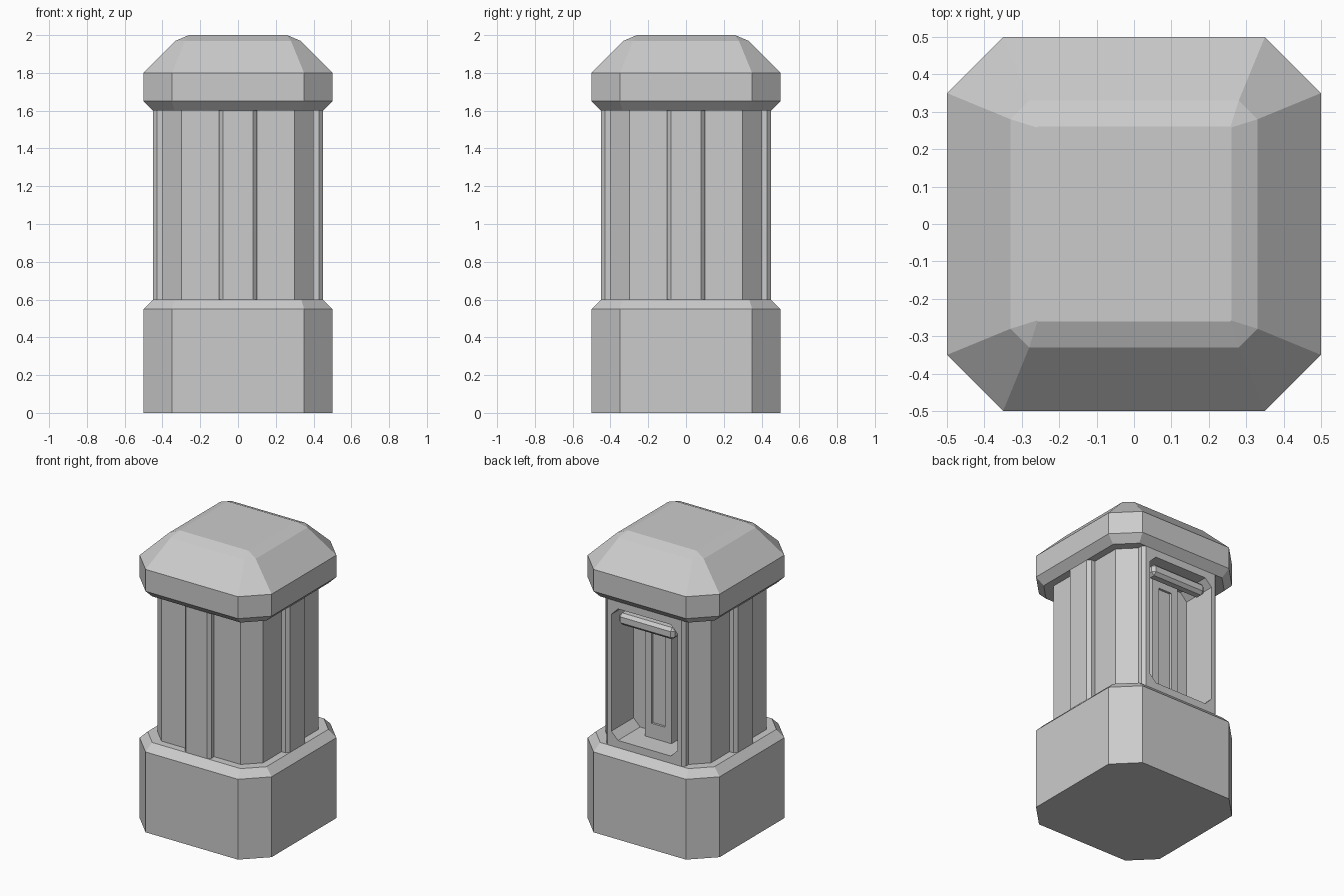
import bpy, bmesh
from mathutils import Matrix

if "Cube" in bpy.data.objects:
    bpy.data.objects.remove(bpy.data.objects["Cube"])


def make_object(name, bm):
    bmesh.ops.remove_doubles(bm, verts=bm.verts, dist=1e-5)
    bmesh.ops.recalc_face_normals(bm, faces=bm.faces)
    me = bpy.data.meshes.new(name)
    bm.to_mesh(me)
    bm.free()
    ob = bpy.data.objects.new(name, me)
    bpy.context.collection.objects.link(ob)
    return ob


def octagon(a, b):
    """Square of half width a with corners cut back to b."""
    return [(a, -b), (a, b), (b, a), (-b, a), (-a, b), (-a, -b), (-b, -a), (b, -a)]


def loft(name, rings):
    """Skin a stack of equal-length 3D rings and cap both ends."""
    bm = bmesh.new()
    loops = [[bm.verts.new(p) for p in r] for r in rings]
    n = len(loops[0])
    for lo, hi in zip(loops, loops[1:]):
        for i in range(n):
            j = (i + 1) % n
            bm.faces.new((lo[i], lo[j], hi[j], hi[i]))
    bm.faces.new(loops[0][::-1])
    bm.faces.new(loops[-1])
    return make_object(name, bm)


def block(name, size, centre, bevel=0.0):
    bm = bmesh.new()
    bmesh.ops.create_cube(bm, size=1, matrix=Matrix.Translation(centre) @ Matrix.Diagonal((*size, 1)))
    if bevel:
        bmesh.ops.bevel(bm, geom=bm.edges[:], offset=bevel, segments=1, affect='EDGES')
    return make_object(name, bm)


def cut(target, cutter):
    cutter.hide_render = True
    mod = target.modifiers.new("cut", 'BOOLEAN')
    mod.object = cutter
    mod.operation = 'DIFFERENCE'
    mod.solver = 'EXACT'
    bpy.context.view_layer.objects.active = target
    bpy.ops.object.modifier_apply(modifier=mod.name)
    bpy.data.objects.remove(cutter)


def tiers(name, levels):
    return loft(name, [[(x, y, z) for x, y in octagon(a, b)] for a, b, z in levels])


# Plinth and cap
tiers("base", [(0.5, 0.35, 0), (0.5, 0.35, 0.55), (0.45, 0.335, 0.6)])
tiers("cap", [(0.45, 0.335, 1.6), (0.5, 0.35, 1.65), (0.5, 0.35, 1.8),
              (0.33, 0.28, 1.97), (0.26, 0.258, 2.0)])

# Shaft outline: each side is a flat with a chamfered raised strip, wide at the back
outline = []
for k, w in enumerate((0.1, 0.1, 0.3, 0.1)):       # front, right, back, left
    side = [(-0.3, -0.4), (-w, -0.4), (-w, -0.43), (-w + 0.02, -0.45),
            (w - 0.02, -0.45), (w, -0.43), (w, -0.4), (0.3, -0.4)]
    if w == 0.3:
        side = side[1:-1]
    for x, y in side:
        for _ in range(k):
            x, y = -y, x
        outline.append((x, y))
shaft = loft("shaft", [[(x, y, z) for x, y in outline] for z in (0.6, 1.6)])

# Back niche with clipped corners
opening = [(-0.25, 0.7), (-0.2, 0.65), (0.2, 0.65), (0.25, 0.7),
           (0.25, 1.5), (0.2, 1.55), (-0.2, 1.55), (-0.25, 1.5)]
cut(shaft, loft("niche_cutter", [[(x, y, z) for x, z in opening] for y in (0.21, 0.6)]))

# Upright strip inside the niche with a sunken panel
strip = block("niche_strip", (0.2, 0.1, 0.9), (0, 0.25, 1.1))
cut(strip, block("panel_cutter", (0.1, 0.04, 0.7), (0, 0.305, 1.1)))

# Bar under the top of the opening
block("niche_bar", (0.42, 0.08, 0.08), (0, 0.4, 1.475), 0.02)
